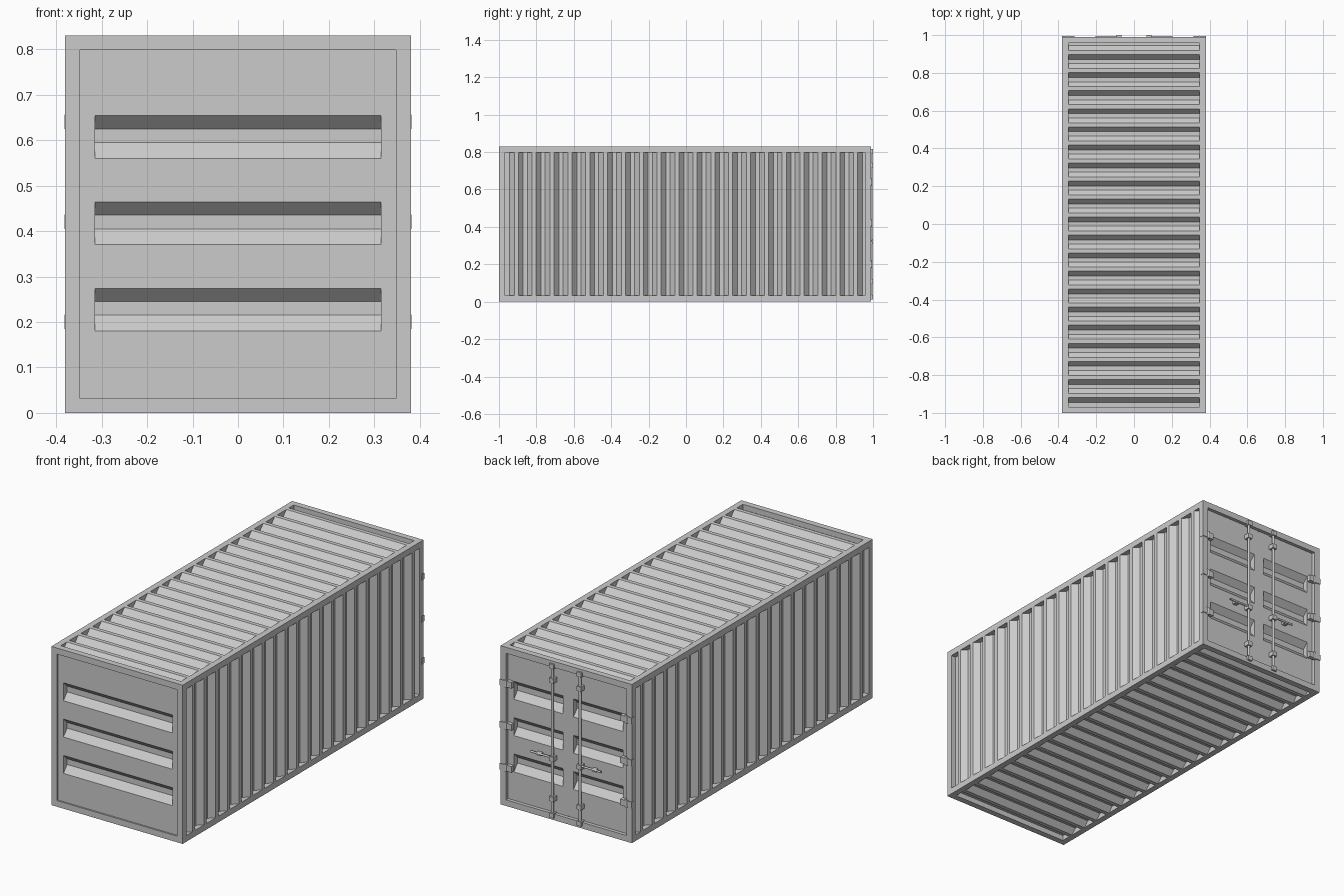
import bpy, bmesh, math
from mathutils import Vector, Matrix

if "Cube" in bpy.data.objects:
    bpy.data.objects.remove(bpy.data.objects["Cube"])

W, H = 0.38, 0.83            # half width, height
Y0, Y1 = -1.0, 0.99          # front and back of the frame
E = 0.032                    # width of the frame edges
D = 0.028                    # corrugation depth
FRONT_IN, BACK_IN = 0.008, 0.018


def finish(name, bm):
    me = bpy.data.meshes.new(name)
    bm.to_mesh(me)
    bm.free()
    ob = bpy.data.objects.new(name, me)
    bpy.context.collection.objects.link(ob)
    return ob


def add_box(bm, lo, hi):
    lo, hi = Vector(lo), Vector(hi)
    m = Matrix.Translation((lo + hi) / 2) @ Matrix.Diagonal((*(hi - lo), 1))
    bmesh.ops.create_cube(bm, size=1, matrix=m)


def add_rod(bm, centre, length, radius, axis):
    rot = Vector((0, 0, 1)).rotation_difference(Vector(axis)).to_matrix().to_4x4()
    bmesh.ops.create_cone(bm, cap_ends=True, segments=12, radius1=radius, radius2=radius,
                          depth=length, matrix=Matrix.Translation(centre) @ rot)


def panel(name, origin, normal, u_axis, profile, v0, v1, groove=None):
    """Sheet: profile (u, depth) swept along v; groove=(va, vb) closes the grooves inside flat margins."""
    o, n, u = Vector(origin), Vector(normal), Vector(u_axis)
    v = n.cross(u)
    bm = bmesh.new()

    def face(*pts):
        bm.faces.new([bm.verts.new(o + u * a + v * b - n * d) for a, b, d in pts])

    va, vb = groove or (v0, v1)
    for (a, d), (b, e) in zip(profile, profile[1:]):
        face((a, va, d), (b, va, e), (b, vb, e), (a, vb, d))
    if groove:
        a, b = profile[0][0], profile[-1][0]
        for s, t in ((v0, va), (vb, v1)):
            face((a, s, 0), (b, s, 0), (b, t, 0), (a, t, 0))
        for i in range(1, len(profile) - 1, 4):
            q = profile[i:i + 4]
            face(*[(a, va, d) for a, d in q])
            face(*[(a, vb, d) for a, d in reversed(q)])
    bmesh.ops.remove_doubles(bm, verts=bm.verts, dist=1e-5)
    return finish(name, bm)


# Frame: box with every face inset and opened
bm = bmesh.new()
add_box(bm, (-W, Y0, 0), (W, Y1, H))
faces = list(bm.faces)
bmesh.ops.inset_individual(bm, faces=faces, thickness=E, use_even_offset=True)
for f in faces:
    depth = D if abs(f.normal.y) < 0.5 else (FRONT_IN if f.normal.y < 0 else BACK_IN)
    shift = -f.normal * depth
    new = bmesh.ops.extrude_discrete_faces(bm, faces=[f])["faces"][0]
    ring, top = None, new
    # walls of the recess
    old = [vert.co.copy() for vert in top.verts]
    for vert in top.verts:
        vert.co += shift
    inner = [vert.co.copy() for vert in top.verts]
    have_walls = any(len(e.link_faces) > 1 for e in top.edges)
    bm.faces.remove(top)
    if not have_walls:
        for i in range(4):
            j = (i + 1) % 4
            bm.faces.new([bm.verts.new(c) for c in (old[i], old[j], inner[j], inner[i])])
bmesh.ops.remove_doubles(bm, verts=bm.verts, dist=1e-5)
finish("frame", bm)

# Corrugated side walls, roof and floor
corr = [(Y0 + E, D)]
for i in range(-10, 11):
    c = i * 0.0955
    if i > -10:
        corr += [(c - 0.037, 0), (c - 0.011, D)]
    if i < 10:
        corr += [(c + 0.011, D), (c + 0.037, 0)]
corr.append((Y1 - E, D))
Y = (0, 1, 0)
hv, hx = H / 2 - E, W - E
panel("right_wall", (W, 0, H / 2), (1, 0, 0), Y, corr, -hv, hv)
panel("left_wall", (-W, 0, H / 2), (-1, 0, 0), Y, corr, -hv, hv)
panel("roof", (0, 0, H), (0, 0, 1), Y, corr, -hx, hx)
panel("floor", (0, 0, 0), (0, 0, -1), Y, corr, -hx, hx)

# Front wall and doors with three wide pressed grooves
wide = [(E, 0)]
for k in range(3):
    z = 0.18 + k * 0.19
    wide += [(z, 0), (z + 0.035, 0.03), (z + 0.065, 0.03), (z + 0.094, 0)]
wide.append((H - E, 0))
Z = (0, 0, 1)
panel("front_wall", (0, Y0 + FRONT_IN, 0), (0, -1, 0), Z, wide, -hx, hx, (-0.315, 0.315))
yd = Y1 - BACK_IN
panel("right_door", (0, yd, 0), (0, 1, 0), Z, wide, 0.002, hx, (0.03, 0.315))
panel("left_door", (0, yd, 0), (0, 1, 0), Z, wide, -hx, -0.002, (-0.315, -0.03))

# Seal behind the gap between the doors
bm = bmesh.new()
add_box(bm, (-0.01, yd - 0.012, E), (0.01, yd - 0.004, H - E))
finish("door_seal", bm)

for s, side in ((1, "right"), (-1, "left")):
    # Hinges wrapping the corner post
    bm = bmesh.new()
    for z in (0.2, 0.42, 0.64):
        xs = sorted((s * 0.315, s * 0.382))
        add_box(bm, (xs[0], 0.974, z - 0.016), (xs[1], 0.994, z + 0.016))
        add_rod(bm, (s * 0.348, 0.988, z), 0.04, 0.009, Z)
    finish(side + "_hinges", bm)

    # Locking rod with its guides
    x = s * 0.08
    bm = bmesh.new()
    add_rod(bm, (x, 0.989, 0.415), 0.80, 0.007, Z)
    for z in (0.025, 0.11, 0.32, 0.73, 0.805):
        add_box(bm, (x - 0.013, yd - 0.002, z - 0.012), (x + 0.013, 1.0, z + 0.012))
    finish(side + "_locking_rod", bm)

    # Handle and its catch
    bm = bmesh.new()
    add_rod(bm, (s * 0.14, 0.991, 0.325), 0.125, 0.005, (1, 0, 0))
    add_box(bm, (s * 0.16 - 0.012, yd - 0.002, 0.314), (s * 0.16 + 0.012, 0.99, 0.328))
    finish(side + "_handle", bm)
